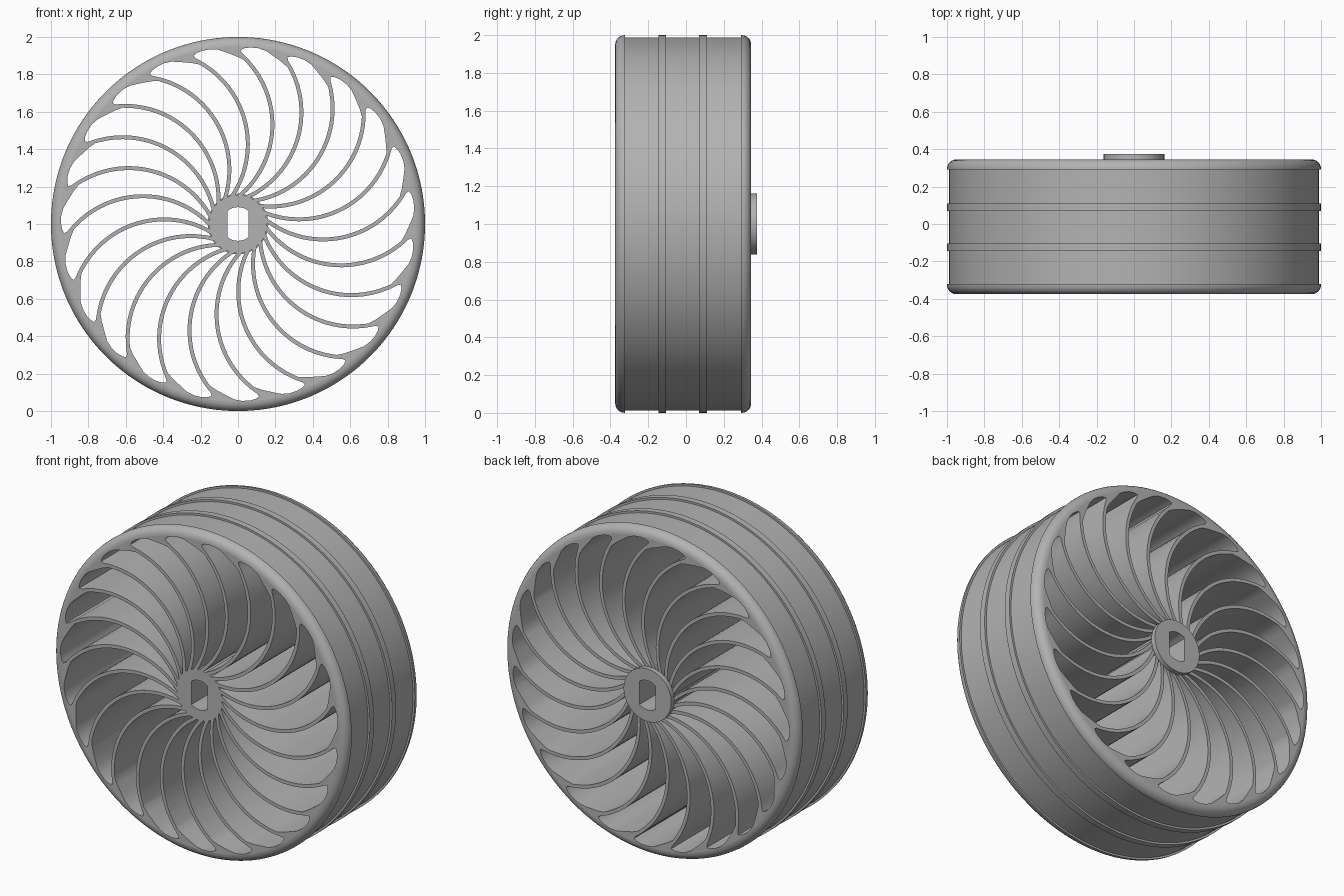
import bpy, bmesh
from math import acos, atan2, cos, sin, radians, degrees, pi, tau
from mathutils import Matrix, Vector

if "Cube" in bpy.data.objects:
    bpy.data.objects.remove(bpy.data.objects["Cube"], do_unlink=True)

SPOKES = 23
STEP = 360 / SPOKES
SEGS = 138
PHASE = 199            # direction of the first spoke's arc centre
ARC_DIST, ARC_R = 0.618, 0.50
THICK = 0.021
FACE_R = 0.95          # where the flat face meets the rounded rim
FRONT, BACK, BOSS_BACK = -0.375, 0.345, 0.375

grey = bpy.data.materials.new("plain grey")
grey.use_nodes = True
grey.diffuse_color = (0.45, 0.45, 0.45, 1)
grey.node_tree.nodes["Principled BSDF"].inputs["Base Color"].default_value = grey.diffuse_color


def polar(r, deg):
    return (r * cos(radians(deg)), r * sin(radians(deg)))


def circle(r):
    return [polar(r, 360 * i / SEGS) for i in range(SEGS)]


def spoke_angle(r, radius):
    """Angle at which a spoke-edge arc crosses distance r from the axle."""
    c = (ARC_DIST ** 2 + r * r - radius ** 2) / (2 * ARC_DIST * r)
    return PHASE - degrees(acos(max(-1, min(1, c))))


def slot(index):
    """Opening between two neighbouring curved spokes."""
    n = 22
    turn = index * STEP
    outer, inner = ARC_R + THICK / 2, ARC_R - THICK / 2
    pts = []
    for i in range(n + 1):
        r = 0.155 + (0.915 - 0.155) * i / n
        pts.append(polar(r, spoke_angle(r, outer) + turn))
    tip = spoke_angle(0.925, outer) + turn
    for r, d in ((0.93, 0.3), (0.94, 1.5), (0.946, 3.5), (0.946, 6),
                 (0.938, 8.5), (0.92, 11), (0.895, 14.8), (0.877, 17.2)):
        pts.append(polar(r, tip - d))
    for i in range(n + 1):
        r = 0.86 + (0.155 - 0.86) * i / n
        pts.append(polar(r, spoke_angle(r, inner) + turn - STEP))
    return pts


def axle_hole():
    """Round hole with two flat sides."""
    r, flat = 0.09, 0.055
    a = degrees(acos(flat / r))
    arc = [polar(r, a + (180 - 2 * a) * i / 8) for i in range(9)]
    return arc + [(-x, -y) for x, y in arc]


def finish(name, bm):
    mesh = bpy.data.meshes.new(name)
    bm.to_mesh(mesh)
    bm.free()
    mesh.materials.append(grey)
    obj = bpy.data.objects.new(name, mesh)
    bpy.context.collection.objects.link(obj)
    obj.location.z = 1
    bpy.ops.object.select_all(action='DESELECT')
    obj.select_set(True)
    bpy.context.view_layer.objects.active = obj
    bpy.ops.object.shade_smooth_by_angle(angle=radians(30))
    return obj


def drop_joint_wall(bm):
    """Remove the hidden wall where the face and rim meet."""
    wall = [f for f in bm.faces
            if all(abs(Vector((v.co.x, v.co.z)).length - FACE_R) < 0.001 for v in f.verts)
            and abs(f.normal.y) < 0.5]
    bmesh.ops.delete(bm, geom=wall, context='FACES')


def plate(name, outlines, y0, y1):
    """Flat outline with holes, extruded along the axle."""
    curve = bpy.data.curves.new(name + " outline", 'CURVE')
    curve.dimensions = '2D'
    curve.fill_mode = 'BOTH'
    curve.extrude = (y1 - y0) / 2
    for pts in outlines:
        spline = curve.splines.new('POLY')
        spline.points.add(len(pts) - 1)
        for p, (x, y) in zip(spline.points, pts):
            p.co = (x, y, 0, 1)
        spline.use_cyclic_u = True
    helper = bpy.data.objects.new(name + " outline", curve)
    bpy.context.collection.objects.link(helper)
    graph = bpy.context.evaluated_depsgraph_get()
    mesh = bpy.data.meshes.new_from_object(helper.evaluated_get(graph))
    bm = bmesh.new()
    bm.from_mesh(mesh)
    bpy.data.objects.remove(helper, do_unlink=True)
    bpy.data.meshes.remove(mesh)
    bmesh.ops.remove_doubles(bm, verts=bm.verts, dist=0.0001)
    bm.transform(Matrix.Translation((0, (y0 + y1) / 2, 0)) @ Matrix.Rotation(pi / 2, 4, 'X'))
    bmesh.ops.recalc_face_normals(bm, faces=bm.faces)
    drop_joint_wall(bm)
    return finish(name, bm)


def rim():
    """Tread ring with rounded shoulders and two raised ribs."""
    base, top, fillet = 0.988, 1.0, 0.05
    lip = 0.053
    quarter = [i * pi / 12 for i in range(7)]
    prof = [(FACE_R + fillet * sin(a), FRONT + fillet * (1 - cos(a))) for a in quarter]
    prof += [(top, FRONT + lip), (base, FRONT + lip)]
    for y in (-0.125, 0.09):
        prof += [(base, y - 0.02), (top, y - 0.02), (top, y + 0.02), (base, y + 0.02)]
    prof += [(base, BACK - lip), (top, BACK - lip)]
    prof += [(FACE_R + fillet * sin(a), BACK - fillet * (1 - cos(a))) for a in reversed(quarter)]
    bm = bmesh.new()
    verts = [bm.verts.new((r, y, 0)) for r, y in prof]
    edges = [bm.edges.new((a, b)) for a, b in zip(verts, verts[1:] + verts[:1])]
    bmesh.ops.spin(bm, geom=verts + edges, cent=(0, 0, 0), axis=(0, 1, 0),
                   angle=tau, steps=SEGS, use_duplicate=False)
    bmesh.ops.remove_doubles(bm, verts=bm.verts, dist=0.0001)
    bmesh.ops.recalc_face_normals(bm, faces=bm.faces)
    drop_joint_wall(bm)
    return finish("rim", bm)


# Curved spokes and hub in one extruded plate
plate("spokes", [circle(FACE_R)] + [slot(k) for k in range(SPOKES)] + [axle_hole()], FRONT, BACK)

# Raised hub on the back
plate("hub_boss", [circle(0.162), axle_hole()], BACK, BOSS_BACK)

# Outer ring
rim()
